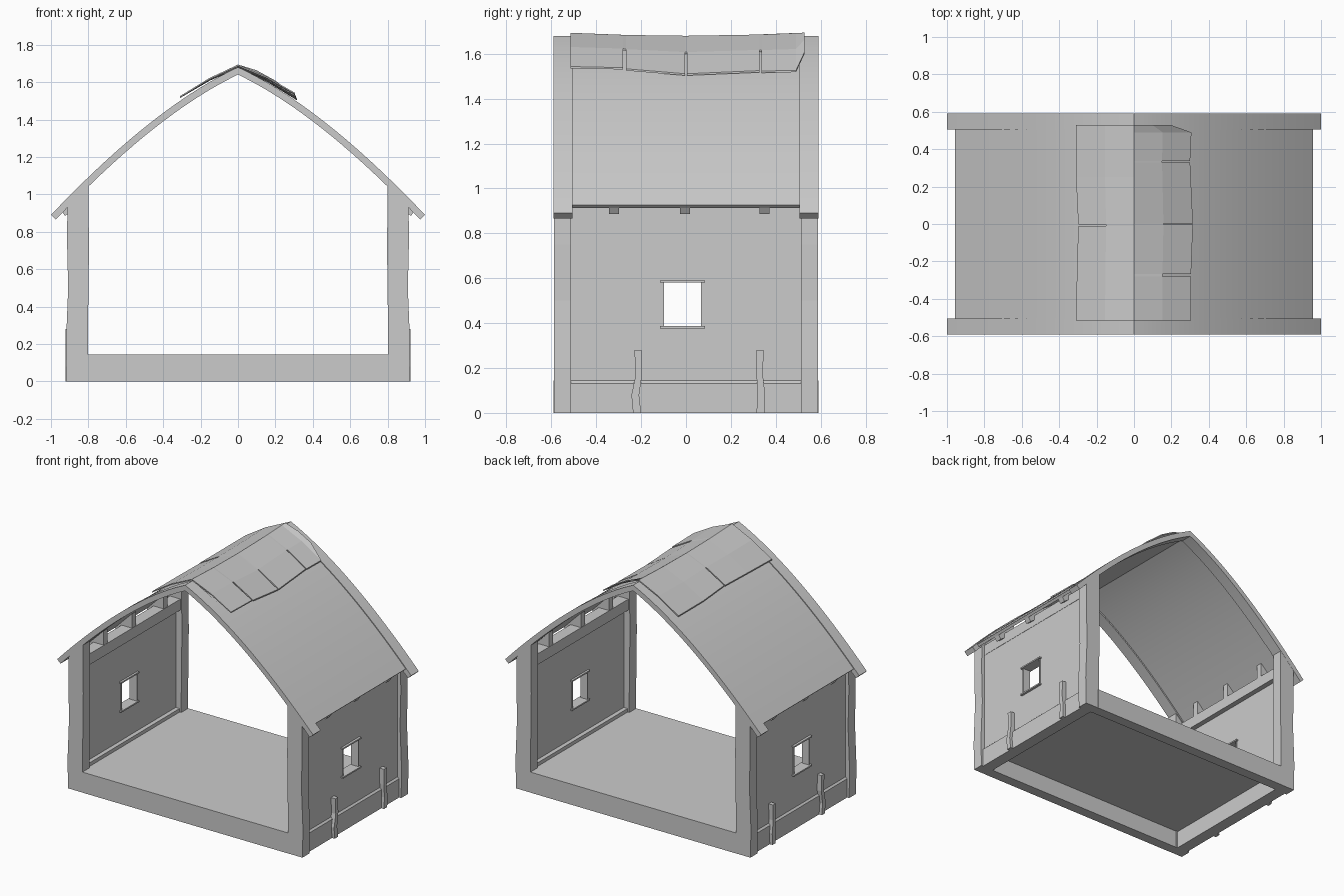
import bpy
import bmesh
import math
from mathutils import Vector

old = bpy.data.objects.get("Cube")
if old:
    bpy.data.objects.remove(old, do_unlink=True)

# One plain grey for the whole building
grey = bpy.data.materials.new("plain_grey")
grey.use_nodes = True
grey.diffuse_color = (0.6, 0.6, 0.6, 1)
bsdf = grey.node_tree.nodes["Principled BSDF"]
bsdf.inputs["Base Color"].default_value = (0.6, 0.6, 0.6, 1)
bsdf.inputs["Roughness"].default_value = 0.8


def finish(name, bm, mirror=(), smooth=False):
    """Turn a bmesh into an object, optionally mirrored over the given axes."""
    bmesh.ops.recalc_face_normals(bm, faces=bm.faces)
    mesh = bpy.data.meshes.new(name)
    bm.to_mesh(mesh)
    bm.free()
    mesh.materials.append(grey)
    if smooth:
        mesh.shade_smooth()
        mesh.set_sharp_from_angle(angle=math.radians(25))
    obj = bpy.data.objects.new(name, mesh)
    bpy.context.collection.objects.link(obj)
    if mirror:
        mod = obj.modifiers.new("mirror", "MIRROR")
        mod.use_axis = ["X" in mirror, "Y" in mirror, False]
        mod.use_mirror_merge = False
    return obj


def extrude_all(bm, vec):
    ext = bmesh.ops.extrude_face_region(bm, geom=bm.faces[:])
    moved = [g for g in ext["geom"] if isinstance(g, bmesh.types.BMVert)]
    bmesh.ops.translate(bm, verts=moved, vec=vec)


def prism(name, profile, y0, y1, mirror=(), smooth=False):
    """Extrude an (x, z) outline from y0 to y1."""
    bm = bmesh.new()
    bm.faces.new([bm.verts.new((x, y0, z)) for x, z in profile])
    extrude_all(bm, (0, y1 - y0, 0))
    return finish(name, bm, mirror, smooth)


def box(name, x, y, z, mirror=()):
    outline = [(x[0], z[0]), (x[1], z[0]), (x[1], z[1]), (x[0], z[1])]
    return prism(name, outline, y[0], y[1], mirror)


# Pointed roof curve, from the ridge down to the eave
RIDGE, BEND, EAVE = Vector((0, 1.68)), Vector((0.45, 1.47)), Vector((1, 0.89))


def roof_point(t, depth):
    p = (1 - t) ** 2 * RIDGE + 2 * t * (1 - t) * BEND + t * t * EAVE
    d = ((1 - t) * (BEND - RIDGE) + t * (EAVE - BEND)).normalized()
    if t == 0:
        return 0, RIDGE.y - depth / d.x
    return p.x + d.y * depth, p.y - d.x * depth


def arch(name, t_end, d0, d1, y0, y1, mirror=()):
    """Curved band between two depths under the roof line, on both slopes."""
    n = 20
    bm = bmesh.new()
    rows = []
    for i in range(-n, n + 1):
        row = []
        for depth in (d0, d1):
            x, z = roof_point(abs(i) / n * t_end, depth)
            row.append(bm.verts.new((math.copysign(x, i), y0, z)))
        rows.append(row)
    for a, b in zip(rows, rows[1:]):
        bm.faces.new((a[0], b[0], b[1], a[1]))
    extrude_all(bm, (0, y1 - y0, 0))
    return finish(name, bm, mirror, True)


# Roof skin and the gable bands at both ends
arch("roof_panel", 0.965, 0.006, 0.026, -0.51, 0.51)
arch("gable_band", 1, 0, 0.036, 0.505, 0.59, "Y")

# Base: floor slab, end sills and side rails
box("floor", (-0.83, 0.83), (-0.53, 0.53), (0.125, 0.145))
box("end_sill", (-0.81, 0.81), (0.515, 0.59), (0, 0.145), "Y")
prism("side_rail", [(0.815, 0), (0.9, 0), (0.9, 0.132), (0.885, 0.146),
                    (0.86, 0.17), (0.815, 0.17)], -0.515, 0.515, "X")

# Rough corner posts, cut to the roof slope at the top
prism("corner_post", [(0.803, 0), (0.916, 0), (0.92, 0.2), (0.908, 0.5),
                      (0.914, 0.75), (0.912, 0.95), (0.8, 1.08),
                      (0.797, 0.7), (0.802, 0.3)], 0.512, 0.589, "XY")

# Side walls with a window opening
WIN_Y, WIN_Z = (-0.1, 0.07), (0.385, 0.58)
bm = bmesh.new()
ys = (-0.515, *WIN_Y, 0.515)
zs = (0.14, *WIN_Z, 0.88)
grid = [[bm.verts.new((0.845, y, z)) for z in zs] for y in ys]
for i in range(3):
    for j in range(3):
        if (i, j) != (1, 1):
            bm.faces.new((grid[i][j], grid[i + 1][j],
                          grid[i + 1][j + 1], grid[i][j + 1]))
extrude_all(bm, (0.043, 0, 0))
finish("side_wall", bm, "X")
for name, z in (("window_sill", 0.376), ("window_lintel", 0.58)):
    box(name, (0.83, 0.905), (-0.116, 0.084), (z, z + 0.01), "X")
for name, y in (("window_jamb_front", -0.104), ("window_jamb_back", 0.067)):
    box(name, (0.837, 0.894), (y, y + 0.007), WIN_Z, "X")

# Wall plate and the short rafters resting on it
box("wall_plate", (0.808, 0.89), (-0.515, 0.515), (0.868, 0.945), "X")
for i, y in enumerate((-0.32, -0.005, 0.35)):
    prism(f"rafter_{i + 1}", [(0.81, 0.94), (0.89, 0.91), (0.925, 0.885),
                              (0.945, 0.915), (0.81, 1.05)],
          y - 0.022, y + 0.022, "X")

# Crooked stakes against the side walls
for i, (y, lean) in enumerate(((-0.218, 0.008), (0.332, -0.004))):
    bm = bmesh.new()
    rings = []
    for z, shift, half in ((0, 0, 0.018), (0.08, -1, 0.017),
                           (0.17, 1, 0.014), (0.28, 0.5, 0.016)):
        c = y + shift * lean
        rings.append([bm.verts.new((x, c + s, z)) for x, s in
                      ((0.88, -half), (0.921, -half), (0.921, half), (0.88, half))])
    for a, b in zip(rings, rings[1:]):
        for k in range(4):
            m = (k + 1) % 4
            bm.faces.new((a[k], a[m], b[m], b[k]))
    bm.faces.new(rings[0])
    bm.faces.new(rings[-1])
    finish(f"wall_stake_{i + 1}", bm, "X")


def ridge_cap(name, side, columns, slits):
    """Sagging sheet over the ridge; columns are (y, edge x, edge z)."""
    bm = bmesh.new()
    cols = []
    for y, ex, ez in columns:
        top = 1.672 + 0.05 * y * y
        col = []
        for f in (0, 0.5, 1):
            bulge = 0.012 * math.sin(math.pi * f)
            col.append(bm.verts.new((side * ex * f, y,
                                     top + (ez - top) * f + bulge)))
        cols.append(col)
    for i, (a, b) in enumerate(zip(cols, cols[1:])):
        for j in range(2):
            if not (j == 1 and i in slits):
                bm.faces.new((a[j], b[j], b[j + 1], a[j + 1]))
    extrude_all(bm, (0, 0, 0.008))
    finish(name, bm)


# Torn ridge cover, split differently on each slope
ridge_cap("ridge_cap_left", 1, [
    (-0.515, 0.305, 1.535), (-0.28, 0.305, 1.53), (-0.267, 0.305, 1.525),
    (-0.004, 0.315, 1.503), (0.004, 0.315, 1.503), (0.328, 0.3, 1.517),
    (0.337, 0.3, 1.515), (0.49, 0.307, 1.518), (0.528, 0.2, 1.6)], (1, 3, 5))
ridge_cap("ridge_cap_right", -1, [
    (-0.515, 0.31, 1.517), (-0.25, 0.305, 1.52), (-0.012, 0.298, 1.522),
    (-0.002, 0.298, 1.525), (0.25, 0.31, 1.515), (0.528, 0.31, 1.515)], (2,))
